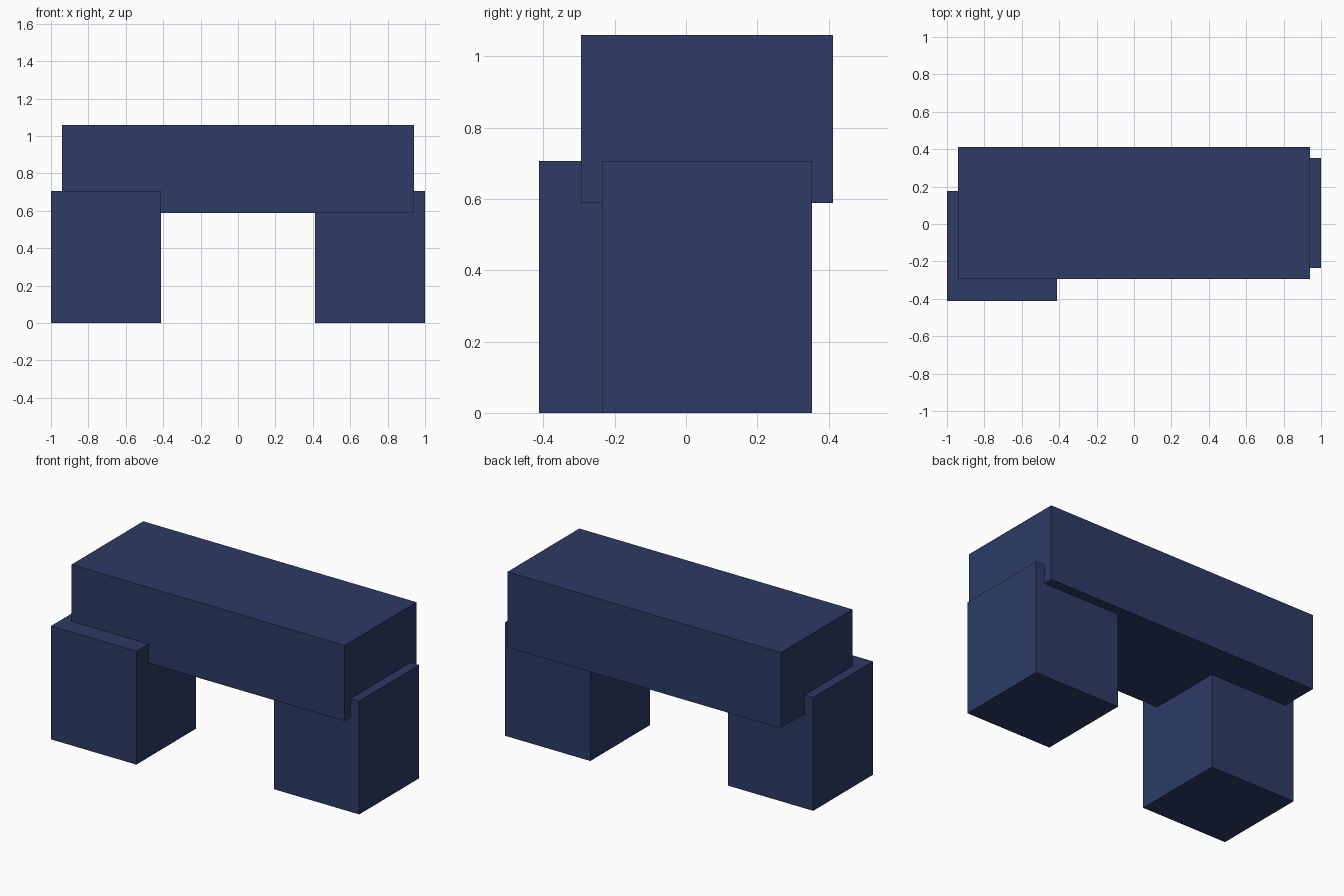
import bpy
import bmesh

if "Cube" in bpy.data.objects:
    bpy.data.objects.remove(bpy.data.objects["Cube"])

U = 1 / 17  # the model sits on a grid of 34 units along its longest side

navy = bpy.data.materials.new("navy blue")
navy.diffuse_color = (0.0262, 0.0437, 0.1329, 1)
navy.use_nodes = True
navy.node_tree.nodes["Principled BSDF"].inputs["Base Color"].default_value = navy.diffuse_color


def box(name, low, high):
    """Flat-shaded block between two corners given in grid units."""
    bm = bmesh.new()
    bmesh.ops.create_cube(bm, size=1)
    for v in bm.verts:
        v.co = [(h if c > 0 else l) * U for c, l, h in zip(v.co, low, high)]
    mesh = bpy.data.meshes.new(name)
    bm.to_mesh(mesh)
    bm.free()
    mesh.materials.append(navy)
    obj = bpy.data.objects.new(name, mesh)
    bpy.context.collection.objects.link(obj)
    return obj


# Two square supports, staggered front to back
box("left_support", (-17, -7, 0), (-7, 3, 12))
box("right_support", (7, -4, 0), (17, 6, 12))

# Long beam sunk into the tops of the supports
box("top_beam", (-16, -5, 10), (16, 7, 18))
